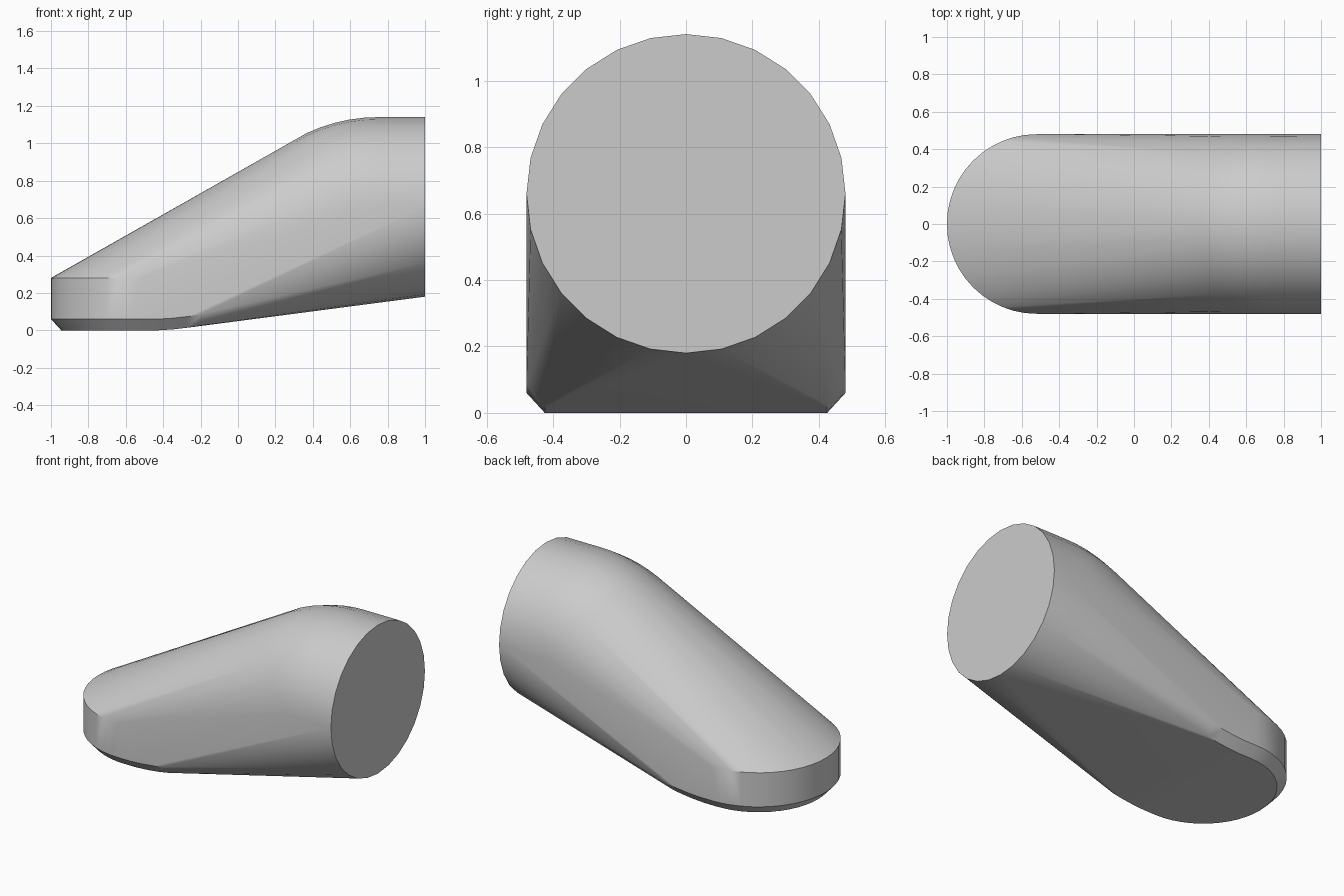
import bpy
import bmesh
from math import sin, cos, pi, radians
from mathutils import Vector

cube = bpy.data.objects.get("Cube")
if cube:
    bpy.data.objects.remove(cube, do_unlink=True)

RADIUS = 0.48
SIDES = 28


def tube_ring(x, z, tilt):
    """Circle across the tube, leaning back by tilt."""
    ring = []
    for i in range(SIDES):
        a = 2 * pi * i / SIDES
        up, side = -RADIUS * cos(a), RADIUS * sin(a)
        ring.append(Vector((x - up * sin(tilt), side, z + up * cos(tilt))))
    return ring


def toe_arc(r, z, steps=24):
    """Rounded end of the toe at one height."""
    angles = [pi / 2 + pi * i / steps for i in range(steps + 1)]
    return [Vector((-0.52 + r * cos(a), r * sin(a), z)) for a in angles]


# Flat open end of the tube, then the elbow swept around a pivot
points = tube_ring(1.0, 0.66, 0)
for step in range(6):
    t = radians(5 * step)
    points += tube_ring(0.75 - 0.42 * sin(t), 0.24 + 0.42 * cos(t), t)

# Upright toe wall with a chamfered sole
points += toe_arc(RADIUS, 0.28) + toe_arc(RADIUS, 0.06) + toe_arc(0.425, 0)

# Sole curving up towards the tube
for x, lift in ((-0.43, 0), (-0.35, 0.005), (-0.27, 0.014), (-0.2, 0.026)):
    for s in (-1, 1):
        points.append(Vector((x, s * 0.425, lift)))
        points.append(Vector((x, s * RADIUS, lift + 0.06)))

# Skin the sections into one closed body
bm = bmesh.new()
for p in points:
    bm.verts.new(p)
bmesh.ops.remove_doubles(bm, verts=bm.verts, dist=0.0005)
bmesh.ops.convex_hull(bm, input=bm.verts)
bmesh.ops.delete(bm, geom=[v for v in bm.verts if not v.link_faces], context="VERTS")
bmesh.ops.dissolve_limit(bm, angle_limit=radians(0.5), verts=bm.verts, edges=bm.edges)
bmesh.ops.recalc_face_normals(bm, faces=bm.faces)
mesh = bpy.data.meshes.new("angled_tube_body")
bm.to_mesh(mesh)
bm.free()

body = bpy.data.objects.new("angled_tube_body", mesh)
bpy.context.collection.objects.link(body)

# Plain grey
grey = bpy.data.materials.new("light_grey")
grey.use_nodes = True
colour = (0.6, 0.6, 0.6, 1)
grey.diffuse_color = colour
grey.node_tree.nodes["Principled BSDF"].inputs["Base Color"].default_value = colour
mesh.materials.append(grey)

# Smooth sides, crisp rims
bpy.ops.object.select_all(action="DESELECT")
body.select_set(True)
bpy.context.view_layer.objects.active = body
bpy.ops.object.shade_smooth_by_angle(angle=radians(30))
